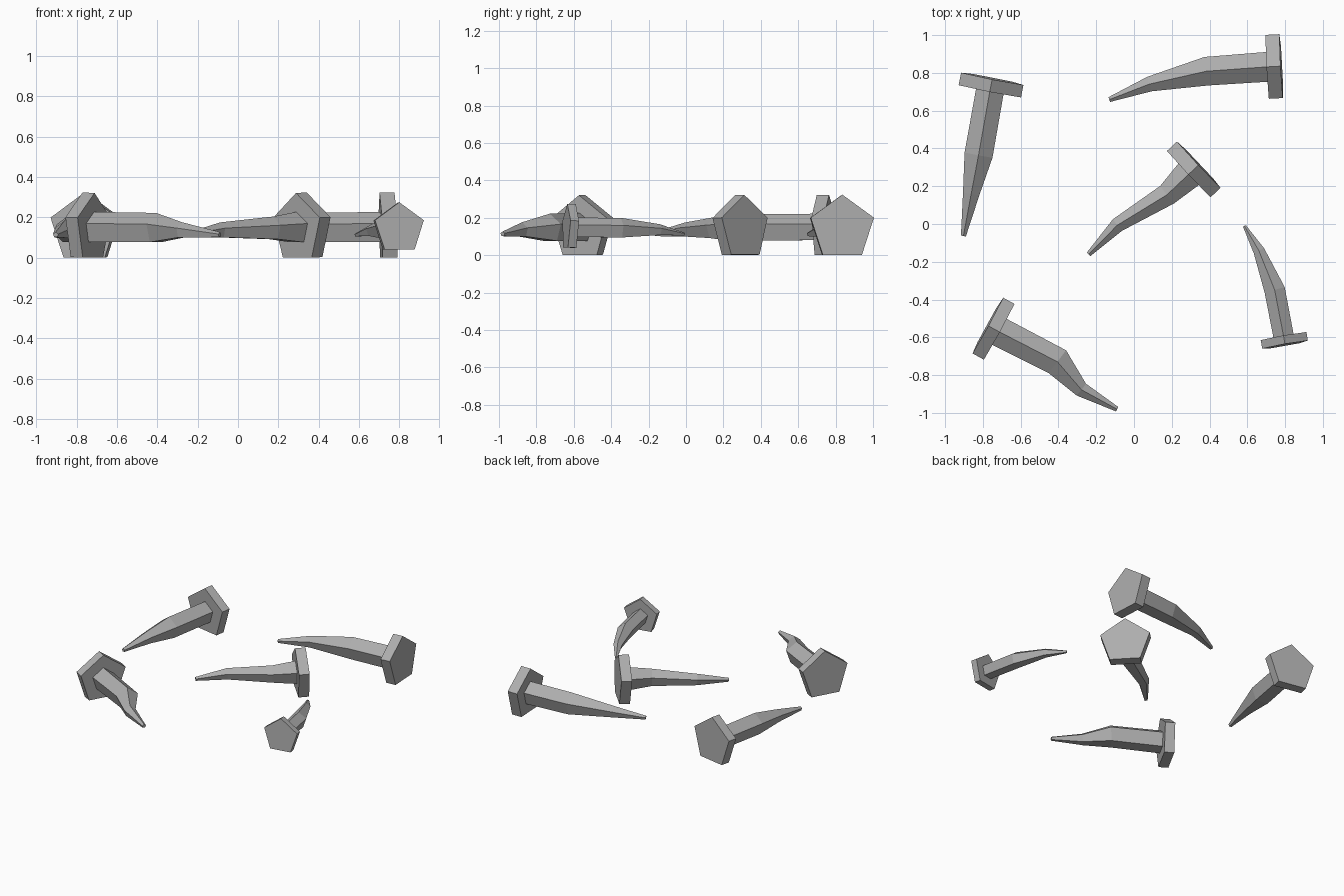
import bpy, bmesh, math
from mathutils import Vector

cube = bpy.data.objects.get("Cube")
if cube:
    bpy.data.objects.remove(cube, do_unlink=True)

iron = bpy.data.materials.new("grey iron")
iron.use_nodes = True
colour = (0.42, 0.42, 0.42, 1)
iron.diffuse_color = colour
iron.node_tree.nodes["Principled BSDF"].inputs["Base Color"].default_value = colour

UP = Vector((0, 0, 1))
SIDES = 5
HEIGHTS = (0.157, 0.155, 0.153, 0.145, 0.124)  # head top, shaft base, two bends, tip


def ring(bm, centre, axis, radius):
    """Five-sided ring around the axis with one corner pointing up."""
    side = axis.cross(UP).normalized()
    up = side.cross(axis).normalized()
    verts = []
    for i in range(SIDES):
        a = math.tau * i / SIDES
        verts.append(bm.verts.new(centre + radius * (up * math.cos(a) + side * math.sin(a))))
    return verts


def nail(name, path, head_radius, radii):
    """Bent nail: path runs from head top through shaft base and bends to the tip."""
    pts = [Vector((x, y, z)) for (x, y), z in zip(path, HEIGHTS)]
    head_axis = (pts[1] - pts[0]).normalized()
    bm = bmesh.new()
    # Head plate, then a step in to the shaft
    rings = [ring(bm, pts[0], head_axis, head_radius),
             ring(bm, pts[1], head_axis, head_radius),
             ring(bm, pts[1], head_axis, radii[0])]
    # Shaft rings, mitred at each bend
    for i in range(2, len(pts)):
        axis = (pts[i] - pts[i - 1]).normalized()
        if i + 1 < len(pts):
            axis = (axis + (pts[i + 1] - pts[i]).normalized()).normalized()
        rings.append(ring(bm, pts[i], axis, radii[i - 1]))
    for a, b in zip(rings, rings[1:]):
        for i in range(SIDES):
            j = (i + 1) % SIDES
            bm.faces.new((a[i], a[j], b[j], b[i]))
    bm.faces.new(rings[0])
    bm.faces.new(rings[-1])
    bmesh.ops.recalc_face_normals(bm, faces=bm.faces)
    mesh = bpy.data.meshes.new(name)
    bm.to_mesh(mesh)
    bm.free()
    mesh.materials.append(iron)
    bpy.context.collection.objects.link(bpy.data.objects.new(name, mesh))


LARGE = (0.083, 0.08, 0.042, 0.014)
SLIM = (0.083, 0.062, 0.041, 0.014)
SMALL = (0.057, 0.058, 0.032, 0.009)

nail("back_right_hand_nail",
     [(-0.75, 0.77), (-0.763, 0.704), (-0.823, 0.365), (-0.862, 0.16), (-0.903, -0.063)],
     0.177, (0.078, 0.079, 0.046, 0.014))
nail("back_left_hand_nail",
     [(0.78, 0.836), (0.706, 0.832), (0.384, 0.809), (0.082, 0.741), (-0.13, 0.659)],
     0.178, LARGE)
nail("centre_nail",
     [(0.344, 0.315), (0.291, 0.265), (0.175, 0.155), (-0.087, -0.005), (-0.24, -0.16)],
     0.177, SLIM)
nail("front_right_hand_nail",
     [(-0.775, -0.537), (-0.715, -0.57), (-0.407, -0.728), (-0.28, -0.876), (-0.09, -0.98)],
     0.177, LARGE)
nail("front_left_hand_nail",
     [(0.8, -0.64), (0.792, -0.595), (0.745, -0.35), (0.662, -0.143), (0.585, -0.011)],
     0.129, SMALL)

# Rest the whole set on the ground
bpy.context.view_layer.update()
nails = [o for o in bpy.context.collection.objects if o.name.endswith("_nail")]
low = min(v.co.z for o in nails for v in o.data.vertices)
for o in nails:
    for v in o.data.vertices:
        v.co.z -= low
